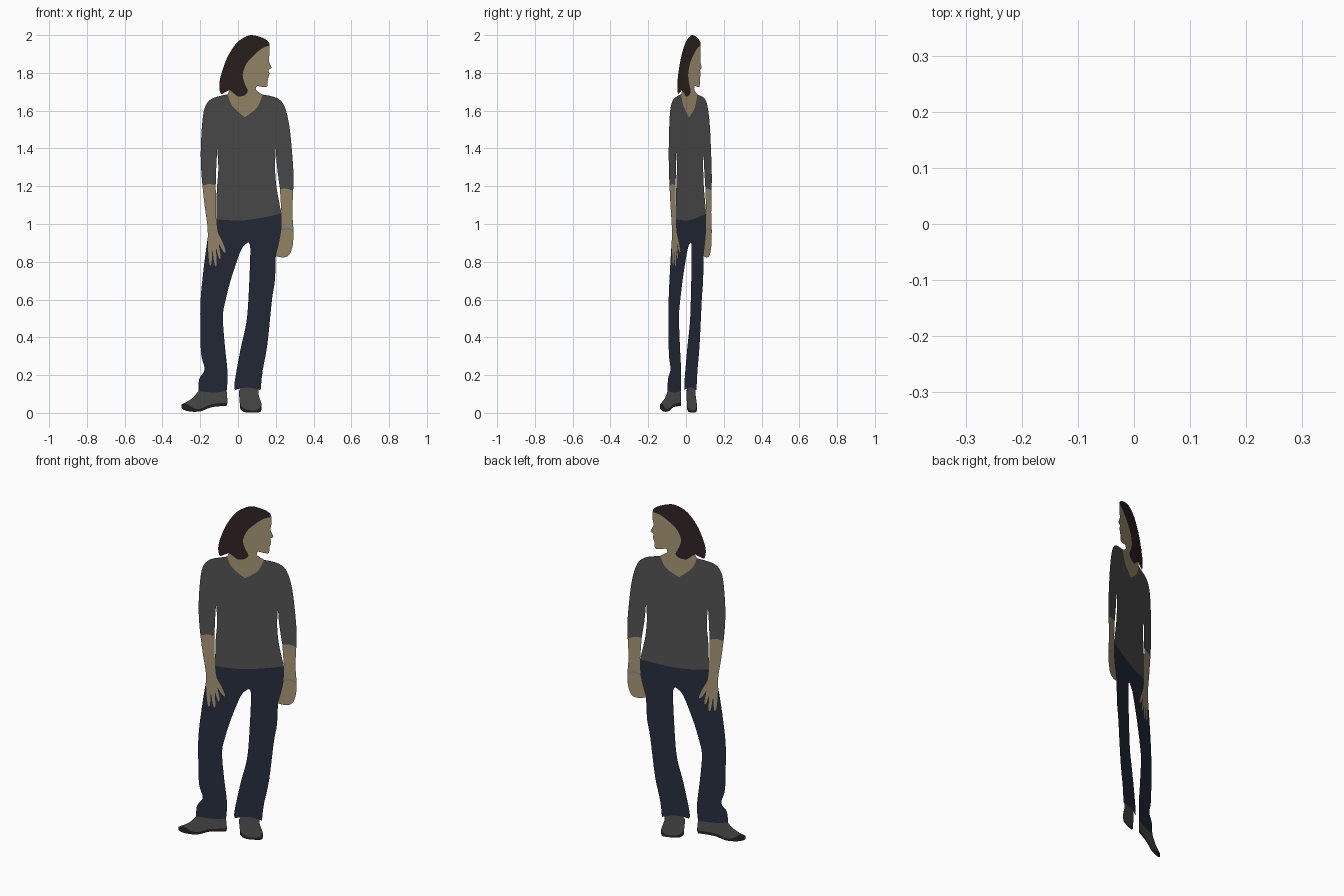
import bpy, bmesh

SLOPE = 0.464   # the flat cut-out stands on a vertical plane y = SLOPE * x


def material(name, rgb):
    m = bpy.data.materials.new(name)
    m.diffuse_color = (*rgb, 1)
    return m


SKIN = material("skin", (0.38, 0.30, 0.17))
HAIR = material("hair", (0.030, 0.018, 0.017))
CLOTH = material("cloth_grey", (0.085, 0.085, 0.085))
DENIM = material("denim", (0.020, 0.027, 0.048))
SOLE = material("sole", (0.018, 0.018, 0.018))
METAL = material("metal", (0.25, 0.24, 0.22))


def curve(pts, n=4):
    """Smooth open curve through the points; reversible, so parts can share it."""
    p = [pts[0]] + list(pts) + [pts[-1]]
    out = []
    for a, b, c, d in zip(p, p[1:], p[2:], p[3:]):
        for i in range(n if len(pts) > 2 else 1):
            t = i / n
            out.append(tuple(0.5 * (2 * b[k] + (c[k] - a[k]) * t
                       + (2 * a[k] - 5 * b[k] + 4 * c[k] - d[k]) * t * t
                       + (3 * b[k] - a[k] - 3 * c[k] + d[k]) * t ** 3) for k in (0, 1)))
    return out + [tuple(pts[-1])]


def part(name, mat, *edges):
    """Flat filled shape bounded by consecutive edge curves (x, z)."""
    loop = []
    for e in edges:
        for q in e:
            if not loop or max(abs(q[0] - loop[-1][0]), abs(q[1] - loop[-1][1])) > 1e-5:
                loop.append(q)
    if max(abs(loop[0][k] - loop[-1][k]) for k in (0, 1)) < 1e-5:
        loop.pop()
    bm = bmesh.new()
    face = bm.faces.new([bm.verts.new((x, SLOPE * x, z)) for x, z in loop])
    face.normal_update()
    if face.normal.y > 0:
        face.normal_flip()
    bmesh.ops.triangulate(bm, faces=[face])
    me = bpy.data.meshes.new(name)
    bm.to_mesh(me)
    bm.free()
    me.materials.append(mat)
    bpy.context.collection.objects.link(bpy.data.objects.new(name, me))


def rev(e):
    return e[::-1]


# Borders shared between neighbouring parts
hair_front = curve([(.167, 1.945), (.125, 1.928), (.07, 1.88), (.04, 1.84), (.025, 1.79),
                    (.035, 1.745), (.052, 1.705), (.035, 1.682), (0, 1.675), (-.02, 1.69),
                    (-.045, 1.71)])
neck_right = curve([(.13, 1.685), (.10, 1.615), (.035, 1.565)])
neck_left = curve([(.035, 1.565), (-.03, 1.625), (-.055, 1.687)])
hem = curve([(-.115, 1.025), (.01, 1.018), (.125, 1.033), (.23, 1.055)])
cuff_l = curve([(-.188, 1.20), (-.155, 1.212), (-.118, 1.205)])
cuff_r = curve([(.222, 1.185), (.255, 1.188), (.292, 1.175)])
fingers = curve([(-.115, 1.025), (-.108, .96), (-.085, .91), (-.066, .86), (-.07, .848),
                 (-.085, .865), (-.102, .895), (-.092, .83), (-.098, .815), (-.106, .835),
                 (-.116, .87), (-.113, .79), (-.120, .777), (-.127, .80), (-.136, .86),
                 (-.140, .79), (-.148, .782), (-.153, .80), (-.158, .86), (-.16, .93)], 3)
wrist_in = curve([(.23, 1.055), (.229, .972)])
band_in = curve([(.229, .972), (.228, .962)])
hand_in = curve([(.228, .962), (.22, .915), (.20, .83)])
band_top = curve([(.229, .972), (.26, .980), (.294, .968)])
band_low = curve([(.228, .962), (.26, .970), (.294, .958)])
leg_hem_l = curve([(-.21, .115), (-.13, .108), (-.06, .115)])
leg_hem_r = curve([(-.015, .122), (.05, .135), (.12, .12)])
sole_top_l = curve([(-.298, .045), (-.27, .048), (-.235, .025), (-.20, .022), (-.14, .045),
                    (-.055, .055)])
sole_top_r = curve([(.010, .045), (.04, .018), (.10, .015), (.125, .045)])

# Head
part("hair", HAIR, hair_front,
     curve([(-.045, 1.71), (-.07, 1.697), (-.092, 1.69), (-.099, 1.74), (-.085, 1.805),
            (-.055, 1.885), (-.01, 1.955), (.03, 1.986), (.07, 2.0), (.125, 1.988),
            (.16, 1.967), (.167, 1.945)]))
part("face_and_neck", SKIN, rev(hair_front),
     curve([(.167, 1.945), (.167, 1.90), (.163, 1.865), (.177, 1.828), (.162, 1.815),
            (.166, 1.793), (.158, 1.765), (.155, 1.73), (.135, 1.725), (.10, 1.732)]),
     curve([(.10, 1.732), (.095, 1.71), (.13, 1.685)]), neck_right, neck_left,
     curve([(-.055, 1.687), (-.045, 1.71)]))

# Shirt with both sleeves
part("shirt", CLOTH, neck_right, neck_left,
     curve([(-.055, 1.687), (-.135, 1.665), (-.172, 1.625), (-.188, 1.55), (-.197, 1.40),
            (-.195, 1.29), (-.188, 1.20)]), cuff_l,
     curve([(-.118, 1.205), (-.115, 1.30), (-.110, 1.40)]),
     curve([(-.110, 1.40), (-.104, 1.29), (-.112, 1.18), (-.115, 1.025)]), hem,
     curve([(.23, 1.055), (.217, 1.12), (.203, 1.20), (.196, 1.30), (.200, 1.40)]),
     curve([(.200, 1.40), (.207, 1.30), (.222, 1.185)]), cuff_r,
     curve([(.292, 1.175), (.294, 1.26), (.285, 1.395), (.27, 1.53), (.245, 1.625),
            (.205, 1.668), (.13, 1.685)]))

# Arms and hands
part("left_forearm_and_hand", SKIN, cuff_l,
     curve([(-.118, 1.205), (-.117, 1.10), (-.115, 1.025)]), fingers,
     curve([(-.16, .93), (-.162, .99), (-.177, 1.10), (-.188, 1.20)]))
part("right_forearm", SKIN, cuff_r, curve([(.292, 1.175), (.288, 1.06), (.294, .968)]),
     rev(band_top), rev(wrist_in), curve([(.23, 1.055), (.226, 1.12), (.222, 1.185)]))
part("bracelet", METAL, band_top, curve([(.294, .968), (.294, .958)]), rev(band_low),
     rev(band_in))
part("right_hand", SKIN, band_low,
     curve([(.294, .958), (.29, .89), (.272, .838), (.24, .823), (.20, .83)]), rev(hand_in))

# Trousers
part("trousers", DENIM, hem, wrist_in, band_in, hand_in,
     curve([(.20, .83), (.195, .70), (.18, .60), (.155, .36), (.13, .22), (.12, .12)]),
     rev(leg_hem_r),
     curve([(-.015, .122), (-.018, .16), (.013, .335), (.043, .47), (.055, .60), (.065, .84),
            (.06, .897), (.043, .895), (.013, .855), (-.035, .715), (-.065, .60),
            (-.08, .51), (-.07, .36), (-.055, .21), (-.06, .115)]),
     rev(leg_hem_l),
     curve([(-.21, .115), (-.205, .18), (-.177, .23), (-.195, .31), (-.199, .45),
            (-.198, .60), (-.18, .78), (-.16, .93)]), rev(fingers))

# Shoes and soles
part("left_shoe", CLOTH, leg_hem_l, curve([(-.06, .115), (-.055, .055)]), rev(sole_top_l),
     curve([(-.298, .045), (-.245, .075), (-.21, .115)]))
part("left_sole", SOLE, sole_top_l, curve([(-.055, .055), (-.06, .038)]),
     curve([(-.06, .038), (-.14, .03), (-.20, .008), (-.26, .008), (-.295, .022),
            (-.298, .045)]))
# The shoe tops tuck against the trouser hem, so they reuse it
part("right_shoe", CLOTH, [q for q in leg_hem_r if .0 < q[0] < .108],
     curve([(.108, .10), (.125, .045)]), rev(sole_top_r), curve([(.010, .045), (.004, .115)]))
part("right_sole", SOLE, sole_top_r,
     curve([(.125, .045), (.124, .018), (.11, .003), (.04, .003), (.012, .022), (.010, .045)]))
